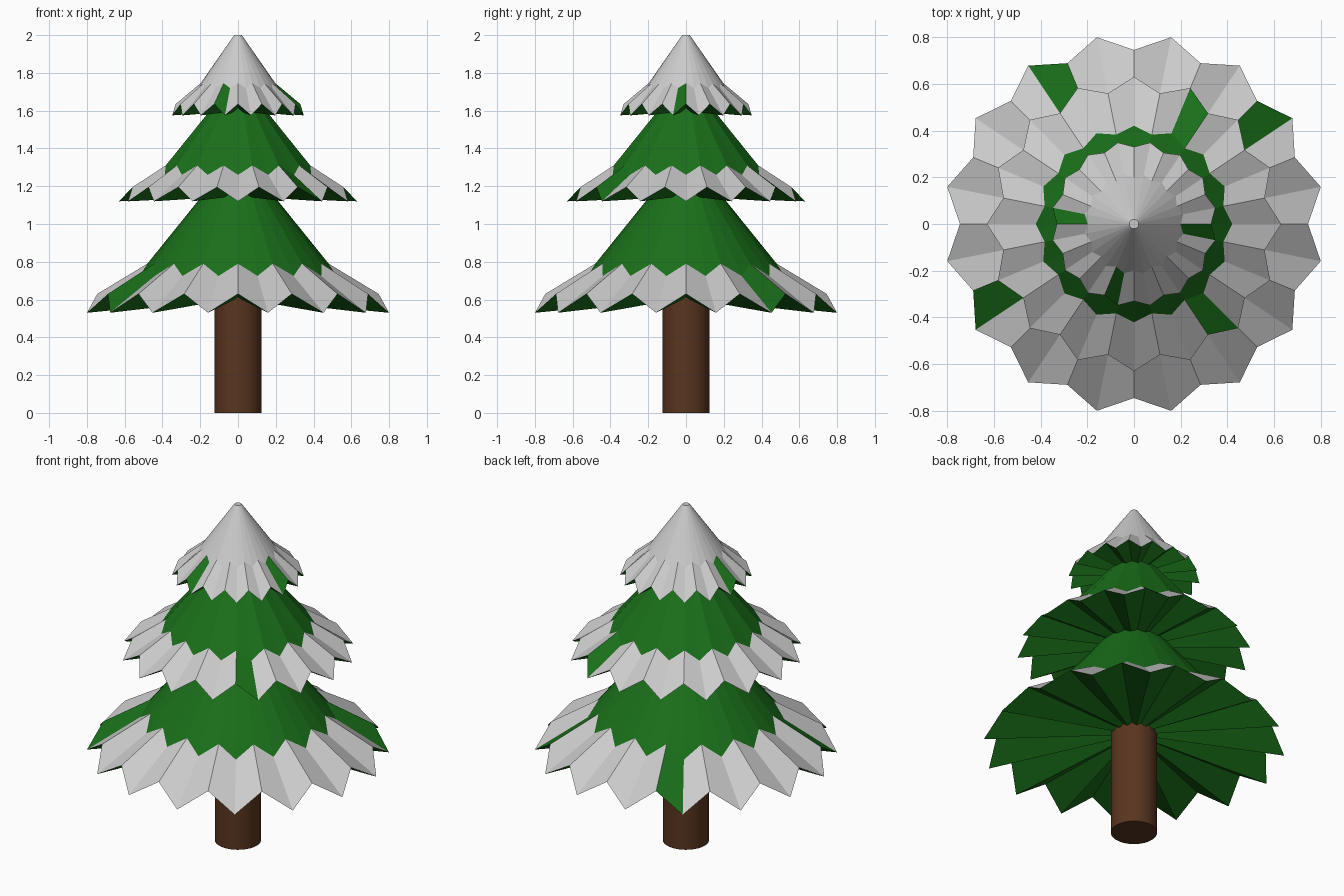
import bpy, bmesh, math

if "Cube" in bpy.data.objects:
    bpy.data.objects.remove(bpy.data.objects["Cube"])

def material(name, rgb):
    m = bpy.data.materials.new(name)
    m.diffuse_color = (*rgb, 1)
    m.use_nodes = True
    m.node_tree.nodes["Principled BSDF"].inputs["Base Color"].default_value = m.diffuse_color
    return m

GREEN = material("needle_green", (0.01, 0.16, 0.01))
SNOW = material("snow_white", (0.9, 0.92, 0.9))
BARK = material("bark_brown", (0.1, 0.036, 0.014))
N = 32  # pleat edges round each tier (16 tips, 16 valleys)

def finish(bm, name, mats):
    bmesh.ops.recalc_face_normals(bm, faces=bm.faces)
    me = bpy.data.meshes.new(name)
    bm.to_mesh(me)
    bm.free()
    ob = bpy.data.objects.new(name, me)
    bpy.context.collection.objects.link(ob)
    for m in mats:
        me.materials.append(m)
    return ob

def tier(name, top, fold, rim, under_z, tip_parity, bare, snowy_top=False):
    """top: (r, z); fold and rim: ((tip r, z), (valley r, z)); bare: snowless pleats."""
    bm = bmesh.new()
    rings = []
    for tip, valley in ((top, top), fold, rim):
        ring = []
        for i in range(N):
            r, z = tip if i % 2 == tip_parity else valley
            a = math.tau * i / N
            ring.append(bm.verts.new((r * math.cos(a), r * math.sin(a), z)))
        rings.append(ring)
    crown, mid, low = rings
    centre = bm.verts.new((0, 0, under_z))
    cap = bm.faces.new(crown)
    cap.material_index = int(snowy_top)
    for i in range(N):
        j = (i + 1) % N
        upper = bm.faces.new((crown[i], mid[i], mid[j], crown[j]))
        upper.material_index = int(snowy_top)
        skirt = bm.faces.new((mid[i], low[i], low[j], mid[j]))
        skirt.material_index = int(i not in bare)
        bm.faces.new((low[i], centre, low[j]))  # underside
    return finish(bm, name, (GREEN, SNOW))

# Three pleated branch tiers, each turned half a pleat from the next
tier("lower_branches", (0.02, 1.36), ((0.53, 0.725), (0.48, 0.79)),
     ((0.815, 0.53), (0.745, 0.63)), 0.61, 1, {3, 10, 18})
tier("middle_branches", (0.02, 1.76), ((0.42, 1.26), (0.39, 1.31)),
     ((0.63, 1.12), (0.57, 1.195)), 1.15, 0, {5, 27})
tier("top_branches", (0.02, 2.0), ((0.215, 1.72), (0.198, 1.745)),
     ((0.355, 1.575), (0.33, 1.635)), 1.60, 1, {15, 22, 31}, True)

# Trunk
bm = bmesh.new()
bmesh.ops.create_cone(bm, cap_ends=True, segments=32, radius1=0.125, radius2=0.125, depth=0.64)
bmesh.ops.translate(bm, verts=bm.verts, vec=(0, 0, 0.32))
trunk = finish(bm, "trunk", (BARK,))
bpy.context.view_layer.objects.active = trunk
trunk.select_set(True)
bpy.ops.object.shade_smooth_by_angle(angle=math.radians(30))
